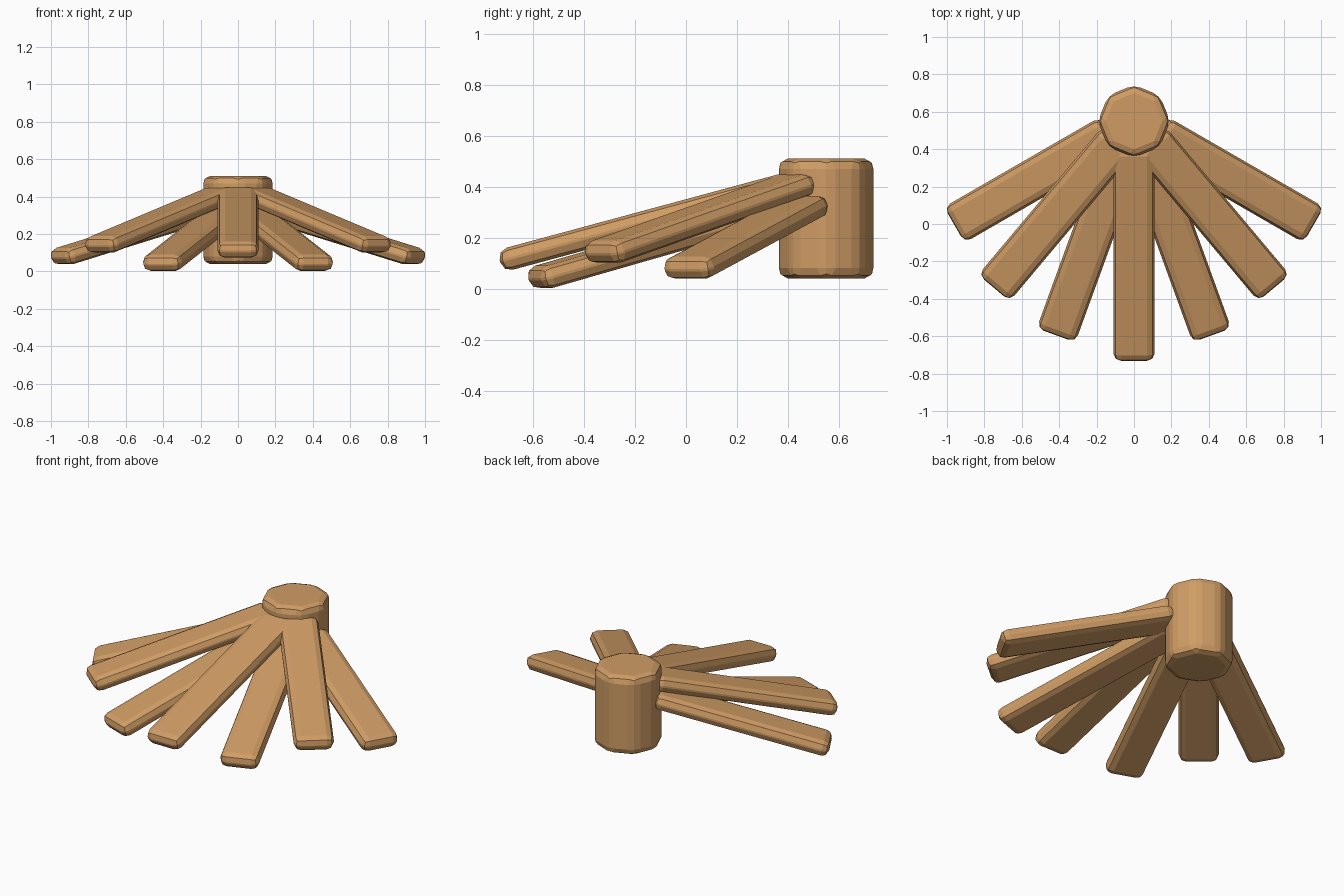
import bpy, math
from mathutils import Vector, Matrix

cube = bpy.data.objects.get("Cube")
if cube:
    bpy.data.objects.remove(cube)

wood = bpy.data.materials.new("tan_wood")
wood.use_nodes = True
colour = (0.63, 0.335, 0.13, 1)
wood.diffuse_color = colour
wood.node_tree.nodes["Principled BSDF"].inputs["Base Color"].default_value = colour

POST_Y = 0.55
SLOPE = 0.27


def finish(obj, name):
    """Name, colour and round the edges of a part."""
    obj.name = name
    obj.data.materials.append(wood)
    bevel = obj.modifiers.new("rounded_edges", "BEVEL")
    bevel.width = 0.04
    bevel.segments = 2
    bevel.limit_method = "ANGLE"
    bevel.angle_limit = math.radians(30)


def plank(name, degrees, start_r, tip_r, tip_z):
    """Sloping board leaning out from the post at a given fan angle."""
    a = math.radians(degrees)
    out = Vector((math.sin(a), -math.cos(a), 0))
    base = Vector((0, POST_Y, tip_z))
    tip = base + out * tip_r
    start = base + out * start_r + Vector((0, 0, SLOPE * (tip_r - start_r)))
    along = tip - start
    bpy.ops.mesh.primitive_cube_add(size=1)
    obj = bpy.context.object
    obj.data.transform(Matrix.Diagonal((along.length, 0.22, 0.09, 1)))
    obj.rotation_euler = along.to_track_quat("X", "Z").to_euler()
    obj.location = (start + tip) / 2
    finish(obj, name)


# Octagonal post at the back, one corner facing forward
bpy.ops.mesh.primitive_cylinder_add(vertices=8, radius=0.194, depth=0.47,
                                    location=(0, POST_Y, 0.275))
finish(bpy.context.object, "post")

# Upper and lower layers of boards fanned around the front
plank("front_plank", 0, 0.14, 1.28, 0.107)
for side, sign in (("left", 1), ("right", -1)):
    plank(side + "_upper_plank", 40 * sign, 0.13, 1.163, 0.135)
    plank(side + "_lower_front_plank", 20 * sign, 0.14, 1.217, 0.036)
    plank(side + "_lower_side_plank", 60 * sign, 0.15, 1.108, 0.072)
